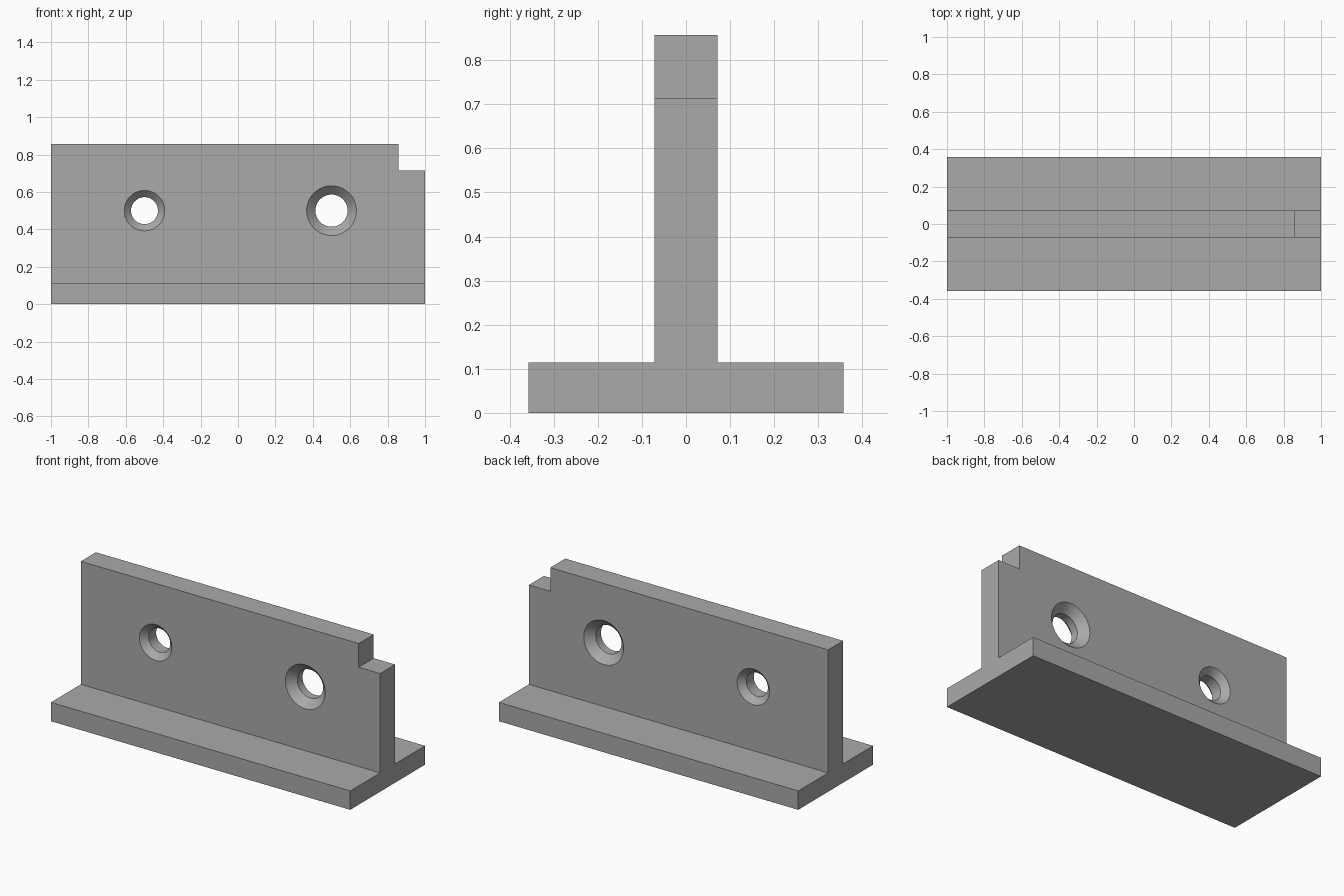
import bpy, bmesh, math
from mathutils import Matrix

if "Cube" in bpy.data.objects:
    bpy.data.objects.remove(bpy.data.objects["Cube"])

LENGTH, HEIGHT, DEPTH = 2.0, 0.857, 0.714
BASE_TOP, WEB, NOTCH = 0.114, 0.143, 0.143

grey = bpy.data.materials.new("plain grey")
grey.diffuse_color = (0.4, 0.4, 0.4, 1)
grey.use_nodes = True
grey.node_tree.nodes["Principled BSDF"].inputs["Base Color"].default_value = grey.diffuse_color


def add_object(name, bm):
    bmesh.ops.recalc_face_normals(bm, faces=bm.faces)
    mesh = bpy.data.meshes.new(name)
    bm.to_mesh(mesh)
    bm.free()
    mesh.materials.append(grey)
    obj = bpy.data.objects.new(name, mesh)
    bpy.context.collection.objects.link(obj)
    return obj


def box(name, lo, hi):
    bm = bmesh.new()
    size = [b - a for a, b in zip(lo, hi)]
    mid = [(a + b) / 2 for a, b in zip(lo, hi)]
    bmesh.ops.create_cube(bm, size=1, matrix=Matrix.Translation(mid) @ Matrix.Diagonal((*size, 1)))
    return add_object(name, bm)


def hole_cutter(name, x, z, r, rim, sides=64):
    """Lathed cutter: straight bore with a 45 degree countersink on both faces."""
    bm = bmesh.new()
    h, sink, over = WEB / 2, rim - r, 0.02
    profile = [(rim + over, -h - over), (r, -h + sink), (r, h - sink), (rim + over, h + over)]
    rings = [[bm.verts.new((x + q * math.cos(a), y, z + q * math.sin(a)))
              for a in (2 * math.pi * i / sides for i in range(sides))] for q, y in profile]
    for a, b in zip(rings, rings[1:]):
        for i in range(sides):
            j = (i + 1) % sides
            bm.faces.new((a[i], a[j], b[j], b[i]))
    bm.faces.new(rings[0])
    bm.faces.new(rings[-1])
    return add_object(name, bm)


# T-shaped rail: one profile extruded along x
d, w = DEPTH / 2, WEB / 2
outline = [(-d, 0), (d, 0), (d, BASE_TOP), (w, BASE_TOP), (w, HEIGHT),
           (-w, HEIGHT), (-w, BASE_TOP), (-d, BASE_TOP)]
bm = bmesh.new()
face = bm.faces.new([bm.verts.new((-LENGTH / 2, y, z)) for y, z in outline])
ext = bmesh.ops.extrude_face_region(bm, geom=[face])["geom"]
bmesh.ops.translate(bm, vec=(LENGTH, 0, 0), verts=[v for v in ext if isinstance(v, bmesh.types.BMVert)])
rail = add_object("tee_rail", bm)

# Corner notch and the two countersunk holes
cutters = [
    box("notch_cutter", (1 - NOTCH, -0.2, HEIGHT - NOTCH), (1.1, 0.2, 1.0)),
    hole_cutter("small_hole_cutter", -0.5, 0.5, 0.072, 0.108),
    hole_cutter("large_hole_cutter", 0.5, 0.5, 0.086, 0.133),
]
for cutter in cutters:
    cutter.hide_render = True
    cutter.hide_set(True)
    mod = rail.modifiers.new(cutter.name, "BOOLEAN")
    mod.operation, mod.solver, mod.object = "DIFFERENCE", "EXACT", cutter

# Apply the cuts, drop the helpers, and smooth only the round walls
bpy.context.view_layer.objects.active = rail
rail.select_set(True)
for mod in list(rail.modifiers):
    bpy.ops.object.modifier_apply(modifier=mod.name)
for cutter in cutters:
    bpy.data.objects.remove(cutter)
bpy.ops.object.shade_smooth_by_angle(angle=math.radians(30))
